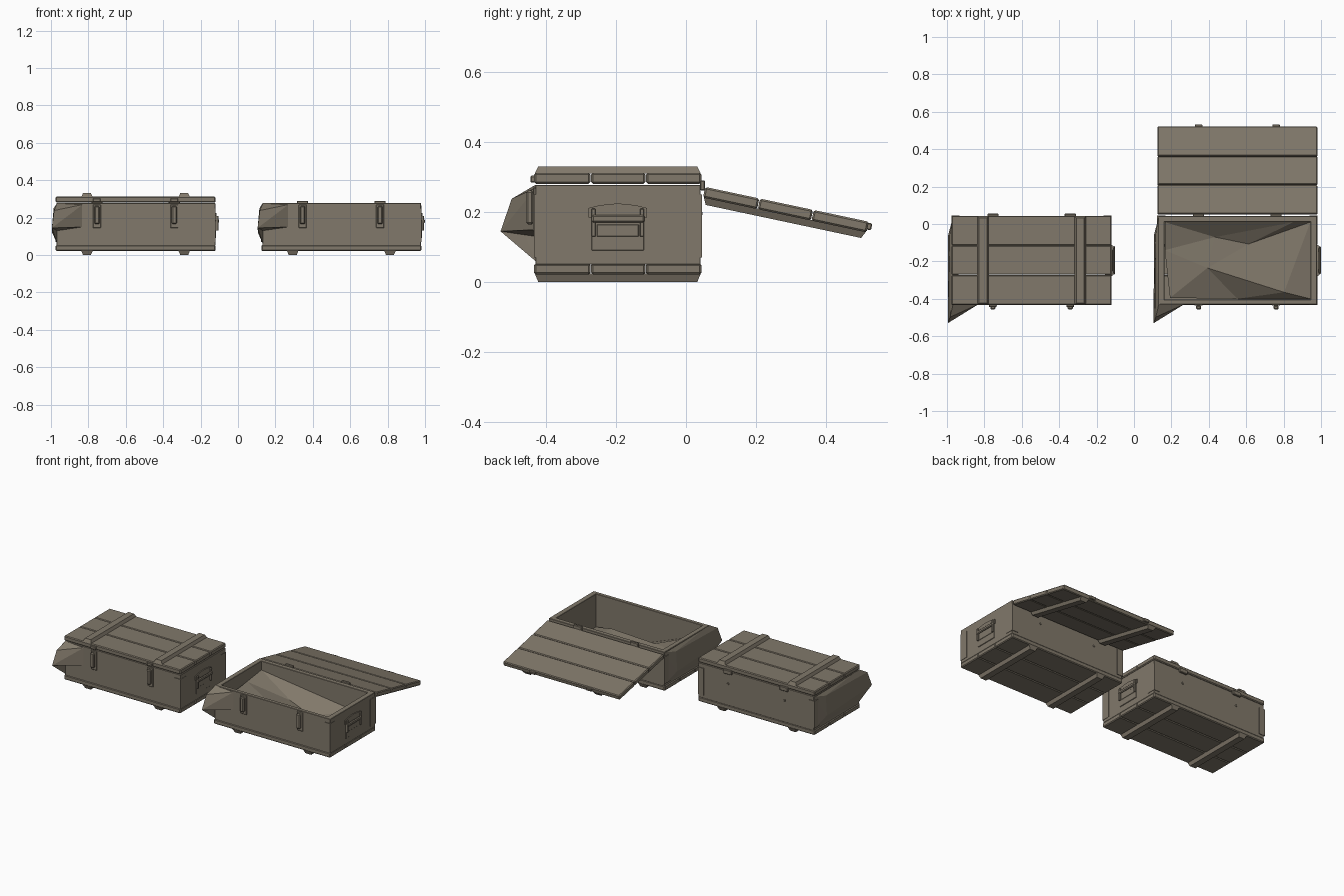
import bpy, bmesh
from math import radians
from mathutils import Matrix, Vector

if "Cube" in bpy.data.objects:
    bpy.data.objects.remove(bpy.data.objects["Cube"])

wood = bpy.data.materials.new("weathered_wood")
wood.diffuse_color = (0.22, 0.19, 0.145, 1)
wood.use_nodes = True
wood.node_tree.nodes["Principled BSDF"].inputs["Base Color"].default_value = wood.diffuse_color
parts = []


def add(name, bm, bevel=0.0):
    bmesh.ops.recalc_face_normals(bm, faces=bm.faces)
    me = bpy.data.meshes.new(name)
    bm.to_mesh(me)
    bm.free()
    me.materials.append(wood)
    ob = bpy.data.objects.new(name, me)
    bpy.context.collection.objects.link(ob)
    if bevel:
        m = ob.modifiers.new("chamfer", 'BEVEL')
        m.width, m.segments = bevel, 1
    parts.append(ob)
    return ob


def box(name, x, y, z, bevel=0.0, taper=0.0, taper_z=1):
    """Box from (min, max) ranges; one z side may be narrowed by taper."""
    bm = bmesh.new()
    bmesh.ops.create_cube(bm, size=1)
    for v in bm.verts:
        t = taper if v.co.z * taper_z > 0 else 0
        sx, sy = v.co.x * 2, v.co.y * 2
        v.co = ((x[0] + x[1]) / 2 + sx * ((x[1] - x[0]) / 2 - t),
                (y[0] + y[1]) / 2 + sy * ((y[1] - y[0]) / 2 - t),
                z[1] if v.co.z > 0 else z[0])
    return add(name, bm, bevel)


def hull(name, pts):
    bm = bmesh.new()
    for p in pts:
        bm.verts.new(p)
    bmesh.ops.convex_hull(bm, input=bm.verts)
    return add(name, bm)


def prism(name, profile, x0, x1):
    """Extrude a (y, z) profile along x."""
    bm = bmesh.new()
    f = bm.faces.new([bm.verts.new((x0, y, z)) for y, z in profile])
    r = bmesh.ops.extrude_face_region(bm, geom=[f])
    bmesh.ops.translate(bm, vec=(x1 - x0, 0, 0),
                        verts=[g for g in r['geom'] if isinstance(g, bmesh.types.BMVert)])
    return add(name, bm)


def planks(name, z):
    # three long boards with chamfered seams
    ys = (-0.435, -0.272, -0.115, 0.045)
    for i in range(3):
        box(f"{name}_plank_{i + 1}", (-0.4275, 0.4275), (ys[i] + 0.001, ys[i + 1] - 0.001), z, 0.005)


def build_body(tag):
    # walls
    box(tag + "front_wall", (-0.4225, 0.4225), (-0.43, -0.405), (0.05, 0.278), 0.002)
    box(tag + "back_wall", (-0.4225, 0.4225), (0.012, 0.042), (0.05, 0.278), 0.002)
    for name, x in (("left", (-0.4225, -0.39)), ("right", (0.392, 0.4265))):
        box(tag + name + "_wall", x, (-0.43, 0.042), (0.05, 0.278), 0.002)
    # floor boards and skids
    planks(tag + "floor", (0.022, 0.053))
    for s in (-1, 1):
        box(tag + "skid", (s * 0.26 - 0.031, s * 0.26 + 0.031), (-0.432, 0.042),
            (0.0, 0.024), taper=0.01, taper_z=-1)
        # front latches
        c = s * 0.207
        box(tag + "latch_plate", (c - 0.021, c + 0.021), (-0.437, -0.428), (0.145, 0.27), 0.002)
        box(tag + "latch_tongue", (c - 0.014, c + 0.014), (-0.457, -0.435), (0.165, 0.262), 0.006)
        # rear hinges
        box(tag + "hinge", (c - 0.03, c + 0.03), (0.04, 0.055), (0.262, 0.29), 0.003)
        box(tag + "hinge_bolt", (c - 0.006, c + 0.006), (0.04, 0.047), (0.19, 0.202), 0.002)
    # metal corner wraps (the damaged front left corner has none)
    z = (0.07, 0.25)
    for sx, y0, y1, yo in ((1, -0.434, -0.375, -0.434), (1, -0.012, 0.046, 0.042), (-1, -0.012, 0.046, 0.042)):
        xs = sorted((sx * 0.4225, sx * 0.4285))
        box(tag + "corner_plate_end", xs, (y0, y1), z)
        xs = sorted((sx * 0.385, sx * 0.4285))
        box(tag + "corner_plate_side", xs, (yo, yo + 0.004), z)
    # carry handle on the right end: backing plate, arched mount, grip
    box(tag + "handle_plate", (0.425, 0.431), (-0.27, -0.12), (0.09, 0.185), 0.002)
    box(tag + "handle_recess", (0.43, 0.434), (-0.255, -0.135), (0.13, 0.165), 0.002)
    prism(tag + "handle_mount", [(-0.278, 0.185), (-0.278, 0.212), (-0.245, 0.22), (-0.195, 0.225),
                                 (-0.145, 0.22), (-0.112, 0.212), (-0.112, 0.185)], 0.425, 0.433)
    box(tag + "handle_grip", (0.434, 0.4465), (-0.27, -0.118), (0.17, 0.192), 0.005)
    for y in (-0.264, -0.126):
        box(tag + "handle_arm", (0.428, 0.442), (y - 0.006, y + 0.006), (0.13, 0.21), 0.002)
    # splintered front left corner: bulged end board and flared wedge
    tip_low, tip_high = (-0.4475, -0.53, 0.145), (-0.436, -0.498, 0.238)
    hull(tag + "bent_end_board", [(-0.42, 0.04, 0.06), (-0.42, 0.04, 0.275), (-0.42, -0.43, 0.06),
                                  (-0.42, -0.43, 0.278), (-0.446, -0.06, 0.12), (-0.438, -0.06, 0.25),
                                  tip_low, tip_high])
    hull(tag + "splintered_corner", [(-0.2825, -0.428, 0.27), (-0.2825, -0.428, 0.15),
                                     (-0.42, -0.428, 0.278), (-0.42, -0.428, 0.13),
                                     tip_low, tip_high])


def build_lid(tag):
    planks(tag + "lid", (0.281, 0.312))
    for s in (-1, 1):
        box(tag + "lid_batten", (s * 0.26 - 0.031, s * 0.26 + 0.031), (-0.432, 0.042),
            (0.31, 0.331), taper=0.01)
        c = s * 0.207
        box(tag + "lid_catch", (c - 0.02, c + 0.02), (-0.445, -0.43), (0.284, 0.304), 0.003)


def build_crumpled_lining(tag):
    # torn sheet lying inside the open crate
    v = [(-.388, .01, .22), (-.12, -.07, .12), (.30, .01, .13), (.39, .01, .06), (-.388, -.14, .2),
         (-.16, -.235, .16), (.06, -.107, .08), (.25, -.365, .1), (-.36, -.395, .2),
         (.39, -.4, .06), (0, -.4, .06)]
    f = [(0, 4, 1), (4, 5, 1), (4, 8, 5), (5, 6, 1), (1, 6, 2), (0, 1, 2), (2, 6, 3),
         (6, 7, 3), (5, 7, 6), (5, 10, 7), (8, 10, 5), (7, 9, 3), (10, 9, 7)]
    bm = bmesh.new()
    vs = [bm.verts.new(p) for p in v]
    for t in f:
        bm.faces.new([vs[i] for i in t])
    add(tag + "crumpled_lining", bm)


def place(matrix):
    for ob in parts:
        ob.matrix_world = matrix
    parts.clear()


# closed crate on the left
left = Matrix.Translation((-0.5475, 0, 0))
build_body("closed_crate_")
build_lid("closed_crate_")
place(left)

# open crate on the right, lid swung back past the hinge
right = Matrix.Translation((0.5525, 0, 0))
build_body("open_crate_")
build_crumpled_lining("open_crate_")
place(right)
build_lid("open_crate_")
pivot = Vector((0, 0.05, 0.277))
place(right @ Matrix.Translation(pivot) @ Matrix.Rotation(radians(168), 4, 'X') @ Matrix.Translation(-pivot))
